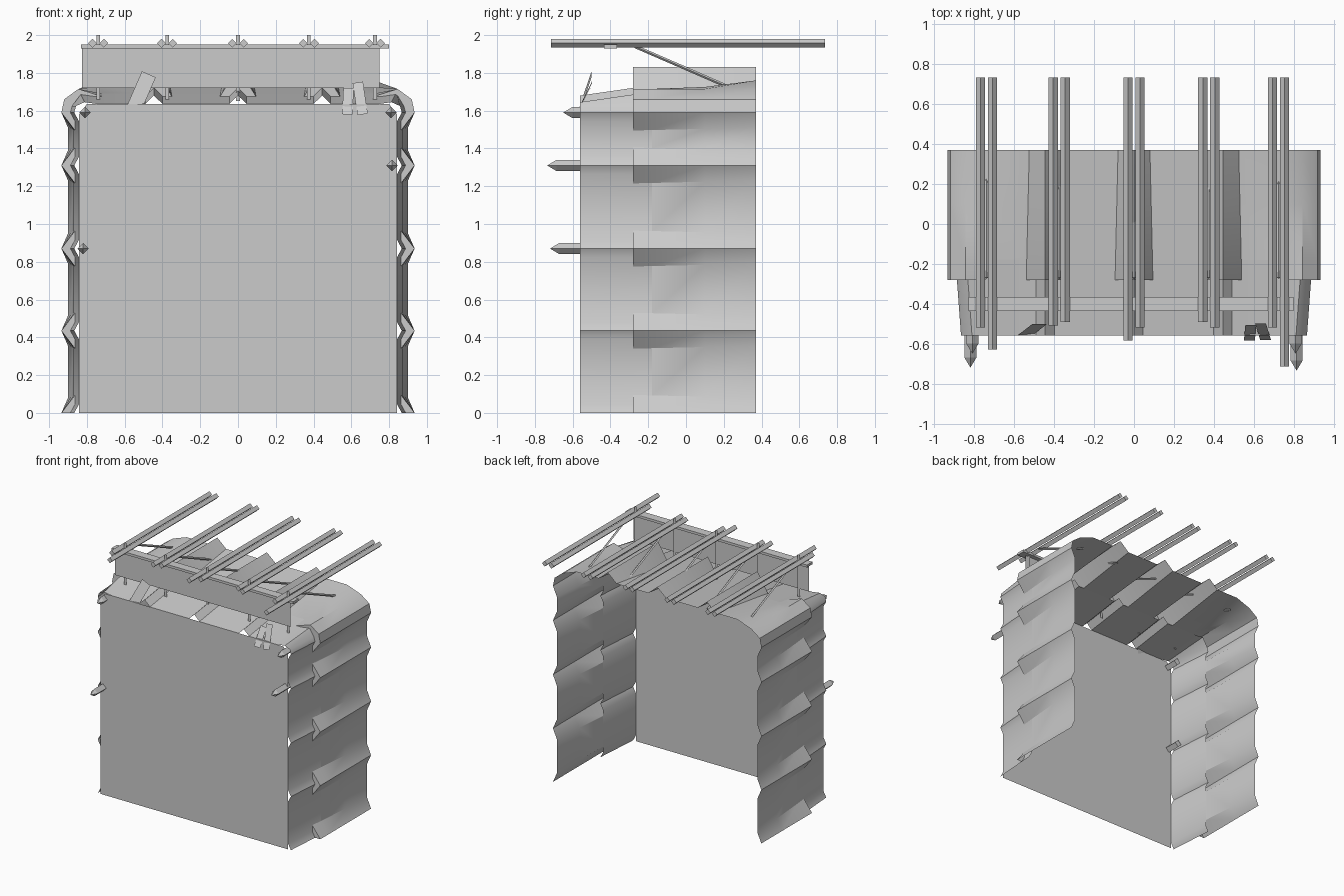
import bpy, bmesh, math
from mathutils import Vector, Matrix

if "Cube" in bpy.data.objects:
    bpy.data.objects.remove(bpy.data.objects["Cube"])


def make(name, verts, faces, smooth=False):
    me = bpy.data.meshes.new(name)
    me.from_pydata([tuple(v) for v in verts], [], faces)
    ob = bpy.data.objects.new(name, me)
    bpy.context.collection.objects.link(ob)
    bm = bmesh.new()
    bm.from_mesh(me)
    bmesh.ops.remove_doubles(bm, verts=bm.verts, dist=0.0005)
    bmesh.ops.recalc_face_normals(bm, faces=bm.faces)
    bm.to_mesh(me)
    bm.free()
    if smooth:
        bpy.context.view_layer.objects.active = ob
        ob.select_set(True)
        bpy.ops.object.shade_smooth_by_angle(angle=math.radians(30))
        ob.select_set(False)
    return ob


def lerp(y, a, b, c):
    # piecewise value at front (-.56), joint (-.18) and rear (.37)
    if y < -0.18:
        return a + (b - a) * (y + 0.56) / 0.38
    return b + (c - b) * (y + 0.18) / 0.55


def profile(y, outer):
    """Half cross-section from the ground up the wall to the roof centre.
    Returns points and a list telling which segments belong to a rib."""
    w = lerp(y, 0.842, 0.87, 0.90)
    r = lerp(y, 1.635, 1.69, 1.76)
    if outer:
        px, pz = 0.935, 1.83
        h = 0.095 - 0.015 * (y + 0.28) / 0.65
    else:
        px, pz, h = w + 0.025, r + 0.045, 0.046
    pts, flags = [(px, 0), (w, h)], [1, 0]
    for z in (0.435, 0.87, 1.31):
        pts += [(w, z - h), (px, z), (w, z + h)]
        flags += [1, 1, 0]
    pts += [(w, 1.59 - h), (px, 1.59)]
    if outer:
        pts += [(0.92, 1.66), (0.845, 1.715), (0.72, r)]
    else:
        pts += [(w + 0.015, 1.625), (w - 0.03, r + 0.01), (w - 0.1, r)]
    flags += [1, 1, 1, 1, 0]
    pts += [(0.445 + h, r), (0.445, pz), (0.445 - h, r), (h, r), (0, pz)]
    flags += [1, 1, 0, 1]
    return [Vector((x, y, z)) for x, z in pts], flags


def both_sides(verts, faces):
    n = len(verts)
    return (verts + [Vector((-v.x, v.y, v.z)) for v in verts],
            faces + [tuple(i + n for i in reversed(f)) for f in faces])


def shell(name, ys, outer):
    verts, faces = [], []
    for k, y in enumerate(ys):
        pts, flags = profile(y, outer)
        n = len(pts)
        verts += pts
        if k:
            for i in range(n - 1):
                if y > -0.2 and k == 1 and outer and not flags[i]:
                    continue            # only the ribs overlap the front part
                a = (k - 1) * n + i
                faces.append((a, a + 1, a + n + 1, a + n))
    if outer:                           # closing faces on the rib ends
        base = len(verts)
        verts += profile(ys[0], False)[0]
        for i in range(n - 1):
            if flags[i]:
                faces.append((i, i + 1, base + i + 1, base + i))
    make(name, *both_sides(verts, faces), smooth=True)


shell("front_shell", [-0.56, -0.18], False)
shell("rear_shell", [-0.28, -0.18, 0.1, 0.37], True)

# front panel
half = [(0.842, 0), (0.842, 1.58), (0.80, 1.635)]
pv = [(x, -0.56, z) for x, z in half] + [(-x, -0.56, z) for x, z in reversed(half)]
make("front_panel", pv, [tuple(range(6))])


def rod(name, a, b, rad, tip=0.0):
    """Square rod turned on its corner, from a to b, optionally pointed at a."""
    a, b = Vector(a), Vector(b)
    d = (b - a).normalized()
    s = Vector((1, 0, 0))
    u = d.cross(s).normalized()
    ring = [s * rad, u * rad, -s * rad, -u * rad]
    start = a + d * tip
    v = [start + o for o in ring] + [b + o for o in ring]
    f = [(i, (i + 1) % 4, (i + 1) % 4 + 4, i + 4) for i in range(4)] + [(4, 5, 6, 7)]
    if tip:
        v.append(a)
        f += [(8, (i + 1) % 4, i) for i in range(4)]
    else:
        f.append((3, 2, 1, 0))
    make(name, v, f)


# pointed stakes poking out of the front ribs
for x, z, y in ((0.81, 1.59, -0.65), (-0.81, 1.59, -0.65),
                (0.815, 1.31, -0.735), (-0.82, 0.87, -0.72)):
    rod("stake", (x, y, z), (x, -0.45, z), 0.03, 0.05)

# paired roof poles with a post and a diagonal brace for each pair
pairs = [(-0.74, -0.52, -0.63), (-0.375, -0.51, -0.49), (0, -0.585, -0.52),
         (0.375, -0.49, -0.52), (0.725, -0.52, -0.715)]
for x, y1, y2 in pairs:
    rod("pole", (x - 0.03, y1, 1.957), (x - 0.03, 0.735, 1.957), 0.023)
    rod("pole", (x + 0.03, y2, 1.957), (x + 0.03, 0.735, 1.957), 0.023)
    rod("brace", (x, -0.27, 1.94), (x, 0.26, 1.71), 0.009)
    make("post", [(x - 0.01, -0.39, 1.65), (x + 0.01, -0.39, 1.65),
                  (x + 0.01, -0.39, 2.0), (x - 0.01, -0.39, 2.0)], [(0, 1, 2, 3)])


def box(name, lo, hi):
    v = [(x, y, z) for x in (lo[0], hi[0]) for y in (lo[1], hi[1]) for z in (lo[2], hi[2])]
    make(name, v, [(0, 1, 3, 2), (4, 6, 7, 5), (0, 4, 5, 1),
                   (2, 3, 7, 6), (0, 2, 6, 4), (1, 5, 7, 3)])


# crossbeam under the poles and the hanging board
box("crossbeam", (-0.83, -0.435, 1.93), (0.80, -0.365, 1.95))
make("hanging_board", [(-0.825, -0.40, 1.72), (0.75, -0.40, 1.72),
                       (0.75, -0.40, 1.93), (-0.825, -0.40, 1.93)], [(0, 1, 2, 3)])


# loose tilted strips along the front edge
def strip(x, z, w, h, roll, lean, y):
    m = (Matrix.Translation((x, y, z)) @ Matrix.Rotation(roll, 4, 'Y')
         @ Matrix.Rotation(lean, 4, 'X'))
    c = [m @ Vector((i * w / 2, 0, j * h / 2))
         for i, j in ((-1, -1), (1, -1), (1, 1), (-1, 1))]
    make("loose_strip", c, [(0, 1, 2, 3)])


strip(-0.51, 1.705, 0.08, 0.2, 0.41, -0.3, -0.53)
strip(0.582, 1.65, 0.055, 0.16, 0.05, -0.5, -0.545)
strip(0.647, 1.665, 0.055, 0.19, -0.15, -0.45, -0.54)
